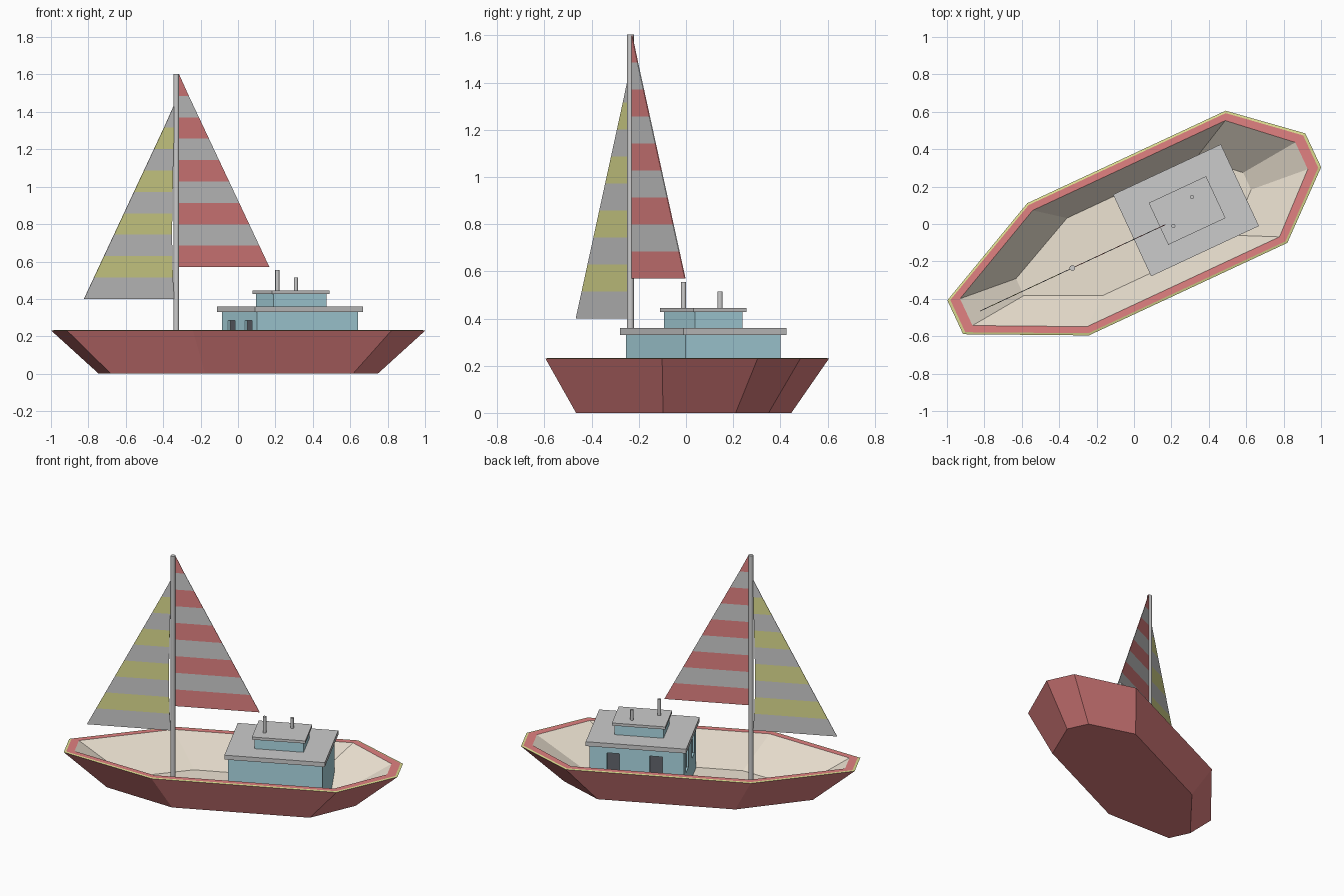
import bpy, bmesh, math
from mathutils import Matrix

if "Cube" in bpy.data.objects:
    bpy.data.objects.remove(bpy.data.objects["Cube"])

# The boat is laid out along local x, then turned 25 degrees about z
TURN = Matrix.Rotation(math.radians(25), 4, 'Z')
MID = -0.048  # centre line of the hull


def material(name, color):
    m = bpy.data.materials.new(name)
    m.diffuse_color = (*color, 1)
    m.use_nodes = True
    m.node_tree.nodes["Principled BSDF"].inputs["Base Color"].default_value = m.diffuse_color
    return m


RED = material("red", (0.75, 0.22, 0.22))
YELLOW = material("yellow", (0.72, 0.72, 0.28))
CREAM = material("cream", (0.85, 0.77, 0.65))
BLUE = material("blue", (0.42, 0.70, 0.78))
DARK = material("dark", (0.12, 0.13, 0.15))
GREY = material("grey", (0.6, 0.6, 0.6))


def finish(name, bm, mats=()):
    bmesh.ops.recalc_face_normals(bm, faces=bm.faces)
    mesh = bpy.data.meshes.new(name)
    bm.to_mesh(mesh)
    bm.free()
    for m in mats:
        mesh.materials.append(m)
    ob = bpy.data.objects.new(name, mesh)
    bpy.context.collection.objects.link(ob)
    ob.matrix_world = TURN
    return ob


def box(name, x0, x1, y0, y1, z0, z1, mats=()):
    bm = bmesh.new()
    m = Matrix.Translation(((x0 + x1) / 2, (y0 + y1) / 2, (z0 + z1) / 2))
    m = m @ Matrix.Diagonal((x1 - x0, y1 - y0, z1 - z0, 1))
    bmesh.ops.create_cube(bm, size=1, matrix=m)
    return finish(name, bm, mats)


def pole(name, x, y, r, z0, z1, sides=12):
    bm = bmesh.new()
    bmesh.ops.create_cone(bm, cap_ends=True, segments=sides, radius1=r, radius2=r,
                          depth=z1 - z0, matrix=Matrix.Translation((x, y, (z0 + z1) / 2)))
    ob = finish(name, bm)
    for p in ob.data.polygons:
        p.use_smooth = len(p.vertices) == 4
    ob.data.set_sharp_from_angle(angle=math.radians(40))
    return ob


# Hull: eight-sided rings lofted from keel, over the rim, down to the inner floor
def ring(bm, xs, end, side, z):
    half = list(zip(xs, (end, side, side, end)))
    pts = [(x, MID - w) for x, w in half] + [(x, MID + w) for x, w in reversed(half)]
    return [bm.verts.new((x, y, z)) for x, y in pts]


bm = bmesh.new()
rings = [ring(bm, *r) for r in (
    ((-0.808, -0.356, 0.516, 0.766), 0.077, 0.30, 0),
    ((-1.077, -0.470, 0.700, 1.035), 0.100, 0.39, 0.23),
    ((-1.062, -0.468, 0.695, 1.020), 0.095, 0.378, 0.233),
    ((-1.012, -0.460, 0.676, 0.966), 0.079, 0.343, 0.233),
    ((-0.695, -0.311, 0.450, 0.645), 0.050, 0.228, 0.02))]
for k, mat in enumerate((0, 1, 0, 2)):
    a, b = rings[k], rings[k + 1]
    for i in range(8):
        j = (i + 1) % 8
        bm.faces.new((a[i], a[j], b[j], b[i])).material_index = mat
bm.faces.new(rings[0])
bm.faces.new(rings[-1]).material_index = 2
finish("hull", bm, (RED, YELLOW, CREAM))

# Cabin with two recessed windows on the back side and two on the left end
cabin = box("cabin", -0.016, 0.582, -0.273, 0.171, 0.02, 0.33, (BLUE,))
ZW = (0.15, 0.285)
windows = [(x, x + 0.08, 0.151, 0.19) for x in (0.12, 0.39)]
windows += [(-0.036, 0.004, y, y + 0.085) for y in (-0.21, 0.005)]
for n, (x0, x1, y0, y1) in enumerate(windows):
    cutter = box(f"window_cutter_{n}", x0, x1, y0, y1, *ZW, (BLUE,))
    cutter.hide_render = True
    cutter.hide_set(True)
    mod = cabin.modifiers.new("window", 'BOOLEAN')
    mod.object = cutter
    mod.operation = 'DIFFERENCE'
    mod.solver = 'EXACT'
    if n < 2:
        box(f"window_{n}", x0, x1, y0 - 0.005, y0 + 0.008, *ZW, (DARK,))
    else:
        box(f"window_{n}", x1 - 0.008, x1 + 0.005, y0, y1, *ZW, (DARK,))

# Roofs, upper cabin and chimneys
box("cabin_roof", -0.035, 0.601, -0.292, 0.19, 0.33, 0.36)
box("upper_cabin", 0.132, 0.444, -0.165, 0.056, 0.36, 0.427, (BLUE,))
box("upper_roof", 0.119, 0.457, -0.178, 0.069, 0.427, 0.445)
pole("tall_chimney", 0.186, -0.098, 0.011, 0.445, 0.555)
pole("short_chimney", 0.342, 0.0, 0.011, 0.445, 0.515)

# Mast
MX, MY = -0.398, -0.074
pole("mast", MX, MY, 0.015, 0.02, 1.603, 16)


# Sails: nine alternating stripes narrowing to the top, slightly hollow at the mast
def sail(name, luff, tip, z0, z1, hollow, mats):
    bm = bmesh.new()
    rows = []
    for i in range(10):
        t = i / 9
        x = luff + hollow * 4 * t * (1 - t) * (1 - t)
        edge = tip + (luff - tip) * min(t, 0.995)
        z = z0 + (z1 - z0) * t
        rows.append([[bm.verts.new((px, MY + s, z)) for px in (x, edge)] for s in (-0.002, 0.002)])
    for i in range(9):
        (a, b), (c, d) = rows[i], rows[i + 1]
        for q in ((a[0], a[1], c[1], c[0]), (b[0], b[1], d[1], d[0]),
                  (a[0], b[0], d[0], c[0]), (a[1], b[1], d[1], c[1])):
            bm.faces.new(q).material_index = i % 2
    for a, b in (rows[0], rows[-1]):
        bm.faces.new((a[0], a[1], b[1], b[0]))
    finish(name, bm, mats)


sail("main_sail", MX + 0.013, 0.15, 0.57, 1.60, 0, (RED, GREY))
sail("fore_sail", MX - 0.014, -0.943, 0.40, 1.43, -0.02, (GREY, YELLOW))
